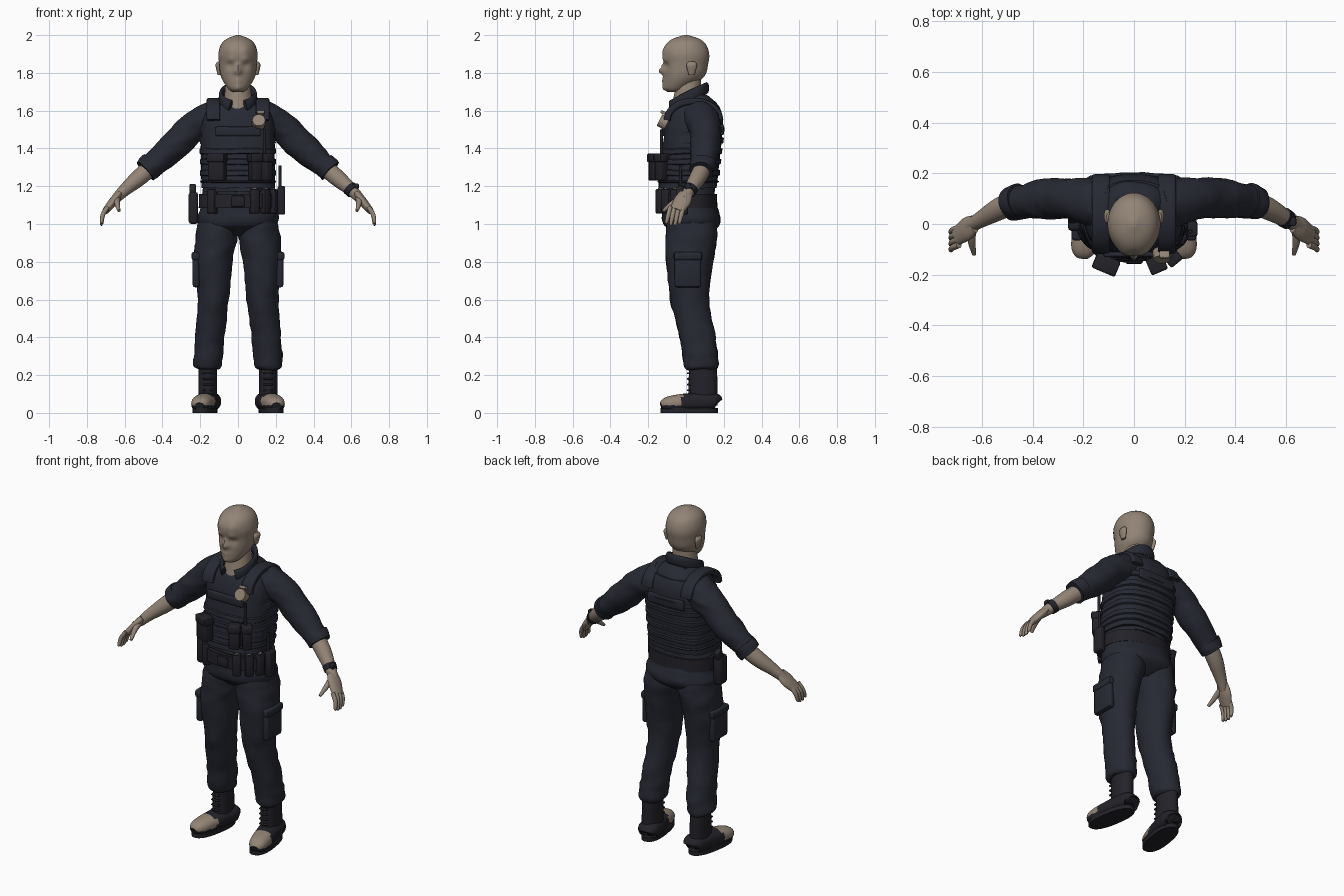
import bpy, bmesh, math
from mathutils import Vector, Matrix, noise

cube = bpy.data.objects.get("Cube")
if cube:
    bpy.data.objects.remove(cube, do_unlink=True)


def material(name, red, green, blue):
    colour = (red, green, blue, 1)
    made = bpy.data.materials.new(name)
    made.use_nodes = True
    made.diffuse_color = colour
    made.node_tree.nodes["Principled BSDF"].inputs["Base Color"].default_value = colour
    return made


NAVY = material("navy cloth", .02, .022, .033)
GEAR = material("black gear", .016, .016, .022)
SKIN = material("tan skin", .29, .23, .18)
ACROSS, UP = Vector((1, 0, 0)), Vector((0, 0, 1))
DEPTH = UP.cross(ACROSS)
parts = []


def finish(name, bm, mat):
    bmesh.ops.recalc_face_normals(bm, faces=bm.faces)
    mesh = bpy.data.meshes.new(name)
    bm.to_mesh(mesh)
    bm.free()
    mesh.materials.append(mat)
    part = bpy.data.objects.new(name, mesh)
    bpy.context.collection.objects.link(part)
    parts.append(part)
    return part


def resample(rings, steps=6):
    """Smooth curve through rows of numbers."""
    rows, last = [], len(rings) - 1
    for i in range(last):
        before, start, end, after = (rings[min(max(i + k, 0), last)] for k in (-1, 0, 1, 2))
        for j in range(steps):
            t = j / steps
            rows.append([q + t / 2 * (r - p + t * (2*p - 5*q + 4*r - s + t * (3*(q - r) + s - p)))
                         for p, q, r, s in zip(before, start, end, after)])
    return rows + [rings[-1]]


def loft(name, mat, rings, ref=None, side=1, oval=1, power=2, sides=56, warp=None):
    """Skin over oval rings (x, y, z, radius); level, or across the path if ref is given."""
    rows = resample(rings)
    centres = [Vector(row[:3]) for row in rows]
    bm, loops = bmesh.new(), []
    for i, centre in enumerate(centres):
        first, second = ACROSS, DEPTH
        if ref:
            ahead = centres[min(i + 1, len(rows) - 1)] - centres[max(i - 1, 0)]
            ahead.normalize()
            second = (ref - ref.dot(ahead) * ahead).normalized()
            first = second.cross(ahead)
        loop = []
        for k in range(sides):
            angle = math.tau * k / sides
            c, s = (math.copysign(abs(v) ** (2 / power), v)
                    for v in (math.cos(angle), math.sin(angle)))
            co = centre + (first * c + second * s * oval) * rows[i][3]
            co.x *= side
            loop.append(bm.verts.new(warp(co) if warp else co))
        loops.append(loop)
    for low, high in zip(loops, loops[1:]):
        for k in range(sides):
            after = (k + 1) % sides
            bm.faces.new((low[k], low[after], high[after], high[k]))
    bm.faces.new(loops[0])
    bm.faces.new(loops[-1])
    return finish(name, bm, mat)


def box(name, mat, at, size, turn=0, tilt=0, bevel=.008):
    bm = bmesh.new()
    bmesh.ops.create_cube(bm, size=1)
    bmesh.ops.scale(bm, vec=size, verts=bm.verts)
    bmesh.ops.bevel(bm, geom=bm.edges[:], offset=bevel, segments=2, affect='EDGES', profile=.5)
    spin = Matrix.Rotation(turn, 4, 'Z') @ Matrix.Rotation(tilt, 4, 'X')
    bmesh.ops.transform(bm, matrix=Matrix.Translation(at) @ spin, verts=bm.verts)
    return finish(name, bm, mat)


def folds(co):
    return co + noise.noise_vector(Vector((co.x * 9, co.y * 9, co.z * 24))) * .008


# Head, its features pushed softly out of the front: x, z, reach, depth
FACE = dict(nose=(0, 1.81, .018, -.03), bridge=(0, 1.84, .01, -.01), eye=(.04, 1.84, .02, .012),
            brow=(.04, 1.87, .02, -.01), lips=(0, 1.76, .02, -.01), chin=(0, 1.72, .02, -.01),
            fringe=(.04, 1.92, .03, -.01))


def sculpt(co):
    if co.y < 0:
        for x, z, reach, depth in FACE.values():
            away = ((abs(co.x) - x) ** 2 + (co.z - z) ** 2) / reach ** 2
            co.y += depth * math.exp(-away)
    return co


loft("head", SKIN, [(0, -.06, 1.7, .03), (0, -.05, 1.72, .055), (0, -.01, 1.78, .09),
                    (0, 0, 1.85, .1), (0, 0, 1.9, .104), (0, 0, 1.95, .09),
                    (0, 0, 1.98, .06), (0, 0, 2, .01)], oval=1.18, warp=sculpt)
loft("neck", SKIN, [(0, .02, 1.8, .06), (0, 0, 1.6, .08)])


# Trunk: straight sides leaning back, closed by a round shoulder dome
def trunk(low, high, radius, count=16):
    rings = []
    for i in range(count + 1):
        z = low + (high - low) * i / count
        dome = math.sqrt(1 - max(0, (z - 1.5) / .2) ** 2)
        rings.append((0, (z - 1.1) / 10, z, radius * dome))
    return rings


def webbing(co):
    # Raised level straps, reaching higher on the back
    top = 1.42 if co.y < 0 else 1.54
    if 1.22 < co.z < top and math.sin(co.z * 110) > 0:
        co.x *= 1.03
        co.y *= 1.05
    return co + noise.noise_vector(co * 14) * .004


loft("shirt_torso", NAVY, trunk(1.17, 1.68, .186), oval=.78, power=2.3, warp=folds)
loft("vest", NAVY, trunk(1.19, 1.63, .195), oval=.79, power=2.7, warp=webbing)
turns = [i * .3 for i in range(-9, 10)]
loft("collar", NAVY, [(.09 * math.sin(a), .01 + .1 * math.cos(a), 1.67 + .05 * math.cos(a), .012)
                      for a in turns], ref=UP, oval=2.6, sides=20)
for side in (-1, 1):
    arch = [math.pi * i / 8 for i in range(9)]
    loft("vest_shoulder_strap", NAVY,
         [(.13, .04 - .14 * math.cos(a), 1.55 + .1 * math.sin(a), .018) for a in arch],
         ref=ACROSS, side=side, oval=2, power=4)
    loft("ear", SKIN, [(.1, .03, 1.79, .008), (.105, .03, 1.84, .014), (.1, .03, 1.86, .008)],
         side=side, oval=2, sides=20)
box("chest_panel", NAVY, (0, -.12, 1.49), (.24, .02, .05))
box("back_panel", NAVY, (0, .19, 1.5), (.24, .02, .06))
loft("badge", SKIN, [(.11, -.1, 1.53, .037), (.11, -.14, 1.55, .035)], ref=UP, sides=10)
box("badge_top", SKIN, (.12, -.12, 1.59), (.04, .03, .016), tilt=-.4, bevel=.004)

# Chest pouches, each with a flap
for x, y, width, turn in [(-.11, -.16, .09, -.4), (.09, -.16, .06, .4), (.15, -.13, .05, .7)]:
    box("chest_pouch", GEAR, (x, y, 1.3), (width, .055, .14), turn)
    box("pouch_flap", GEAR, (x, y, 1.35), (width + .01, .065, .045), turn)
loft("microphone_lead", GEAR, [(.14, -.13, 1.36, .009), (.14, -.13, 1.5, .008)], sides=12)

# Arms and hands
for side in (-1, 1):
    loft("sleeve", NAVY, [(.1, .07, 1.57, .1), (.18, .09, 1.54, .09), (.25, .1, 1.5, .08),
                          (.35, .1, 1.4, .077), (.48, .08, 1.29, .06)],
         ref=DEPTH, side=side, warp=folds)
    loft("rolled_cuff", NAVY, [(.45, .09, 1.32, .068), (.49, .08, 1.28, .064)],
         ref=DEPTH, side=side, warp=folds)
    loft("forearm", SKIN, [(.46, .09, 1.3, .046), (.53, .06, 1.24, .044),
                           (.6, .02, 1.18, .033), (.65, -.01, 1.13, .025)], ref=DEPTH, side=side)
    loft("palm", SKIN, [(.63, 0, 1.16, .018), (.66, -.02, 1.12, .023), (.7, -.05, 1.07, .018)],
         ref=DEPTH, side=side, oval=2)
    for i in range(4):
        y = .023 * i - .083
        tip = 1.01 - .01 * math.sin(i)
        loft("finger", SKIN, [(.69, y, 1.09, .012), (.715, y - .01, 1.05, .012),
                              (.722, y - .02, tip, .009), (.72, y - .02, tip - .005, .003)],
             ref=DEPTH, side=side, sides=16)
    loft("thumb", SKIN, [(.64, -.02, 1.14, .018), (.64, -.07, 1.11, .015), (.63, -.12, 1.07, .008)],
         ref=UP, side=side, sides=16)
loft("watch_strap", GEAR, [(.59, .027, 1.19, .039), (.61, .014, 1.17, .037)], ref=DEPTH)
box("watch_face", GEAR, (.625, .01, 1.2), (.03, .035, .03))


# Trousers and boots
def toe_out(co):
    heel = Vector((math.copysign(.16, co.x), .08, 0))
    return heel + Matrix.Rotation(heel.x, 3, 'Z') @ (co - heel)


loft("hips", NAVY, [(0, .03, .94, .1), (0, .03, 1, .21), (0, .02, 1.1, .2), (0, .01, 1.2, .185)],
     oval=.72, power=2.2, warp=folds)
for side in (-1, 1):
    loft("trouser_leg", NAVY, [(.1, .03, 1.05, .1), (.11, .03, .95, .112), (.13, .02, .8, .102),
                               (.13, .02, .6, .084), (.15, .06, .4, .077), (.16, .08, .26, .076),
                               (.16, .08, .23, .06)], side=side, oval=1.22, warp=folds)
    box("cargo_pocket", NAVY, (side * .222, .01, .75), (.036, .14, .17), bevel=.012)
    box("cargo_flap", NAVY, (side * .225, .01, .83), (.042, .15, .045), bevel=.012)
    loft("boot_shaft", GEAR, [(.16, .09, .27, .048), (.16, .09, .04, .05)], side=side, oval=1.55)
    foot = loft("boot_foot", GEAR, [(.16, .165, .05, .03), (.16, .14, .06, .05),
                                    (.165, 0, .055, .048), (.17, -.1, .045, .04),
                                    (.17, -.135, .035, .02)],
                ref=ACROSS, side=side, oval=1.25, power=2.3, warp=toe_out)
    foot.data.materials.append(SKIN)
    for face in foot.data.polygons:
        face.material_index = int(face.center.y < -.02 and face.center.z > .04)
    loft("boot_sole", GEAR, [(.165, .015, 0, .06), (.165, .015, .025, .06)],
         side=side, oval=2.55, power=2.4, warp=toe_out)
    for i in range(4):
        box("boot_lace", GEAR, (side * .16, .015, .12 + i * .03), (.05, .02, .01), bevel=.004)

# Duty belt and everything hung on it
loft("belt", GEAR, [(0, .01, 1.085, .208), (0, .01, 1.16, .206)], oval=.75, power=2.3)
box("belt_buckle", GEAR, (0, -.147, 1.12), (.07, .02, .06))
for angle in (-.75, .45, .8, 1.15):
    at = Vector((.2 * math.sin(angle), .01 - .16 * math.cos(angle), 1.12))
    box("belt_pouch", GEAR, at, (.045, .045, .13), angle)
    if angle > 0:
        box("pouch_stud", SKIN, at + UP * .065, (.02, .025, .012), angle, bevel=.004)
box("radio", GEAR, (.23, -.02, 1.125), (.04, .06, .15))
loft("radio_antenna", GEAR, [(.222, -.03, 1.18, .009), (.222, -.03, 1.31, .007)], sides=12)
box("holster", GEAR, (-.236, .01, 1.085), (.05, .075, .17), bevel=.015)
box("pistol_grip", GEAR, (-.24, .03, 1.175), (.034, .045, .07), tilt=-.35)

# Smooth shading with crisp edges
bpy.ops.object.select_all(action='DESELECT')
for part in parts:
    part.select_set(True)
bpy.context.view_layer.objects.active = parts[0]
bpy.ops.object.shade_smooth_by_angle(angle=math.radians(45))
